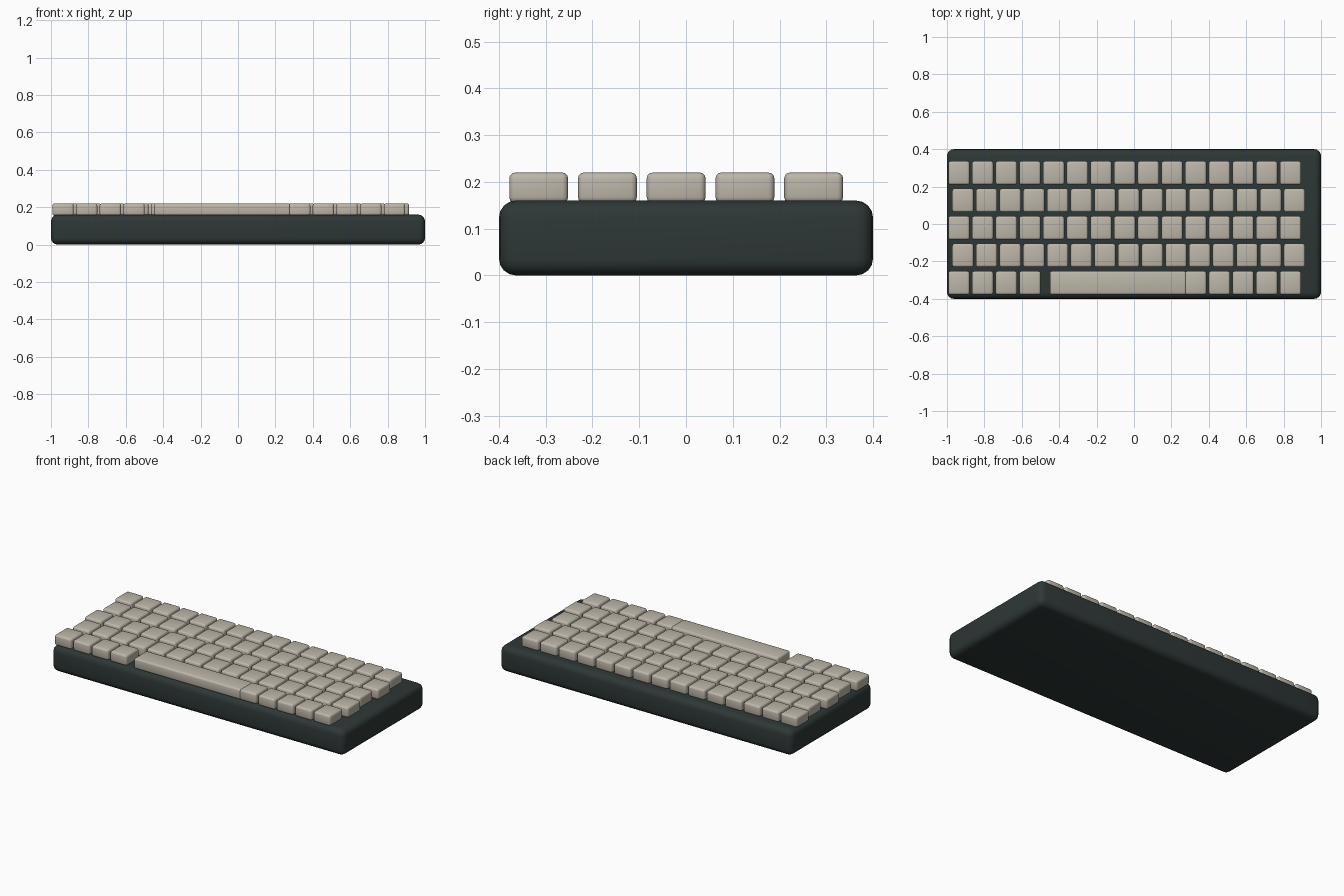
import bpy

cube = bpy.data.objects.get("Cube")
if cube:
    bpy.data.objects.remove(cube, do_unlink=True)


def material(name, rgb):
    mat = bpy.data.materials.new(name)
    mat.use_nodes = True
    mat.diffuse_color = (*rgb, 1)
    mat.node_tree.nodes["Principled BSDF"].inputs["Base Color"].default_value = (*rgb, 1)
    return mat


def rounded_box(name, centre, size, radius, segments, mat):
    bpy.ops.mesh.primitive_cube_add(size=1, location=centre)
    obj = bpy.context.object
    obj.name = name
    obj.scale = size
    bpy.ops.object.transform_apply(location=False, rotation=False, scale=True)
    bevel = obj.modifiers.new("Rounded edges", "BEVEL")
    bevel.width = radius
    bevel.segments = segments
    bpy.ops.object.modifier_apply(modifier=bevel.name)
    bpy.ops.object.shade_smooth_by_angle()
    obj.data.materials.append(mat)
    return obj


CASE = material("dark slate green", (0.027, 0.039, 0.037))
KEYS = material("warm beige", (0.51, 0.47, 0.40))

# Case
rounded_box("keyboard_case", (0, 0, 0.08), (2, 0.8, 0.16), 0.036, 4, CASE)

# Keys: five rows of fifteen, every other row shifted sideways
PITCH_X, PITCH_Y = 0.1266, 0.147
KEY_SIZE = (0.114, 0.126, 0.065)
KEY_Z = 0.1875
FIRST_X, FRONT_Y, STAGGER = -0.936, -0.315, 0.021

for row in range(5):
    for col in range(15):
        # Gap for the space bar
        if row == 0 and 4 <= col <= 9:
            continue
        x = FIRST_X + col * PITCH_X + STAGGER * (row % 2)
        rounded_box(f"key_row{row + 1}_{col + 1}", (x, FRONT_Y + row * PITCH_Y, KEY_Z),
                    KEY_SIZE, 0.0125, 3, KEYS)

# Space bar, meeting the first key on its left
rounded_box("space_bar", (-0.085, FRONT_Y, KEY_Z), (0.73, 0.126, 0.065), 0.0125, 3, KEYS)
